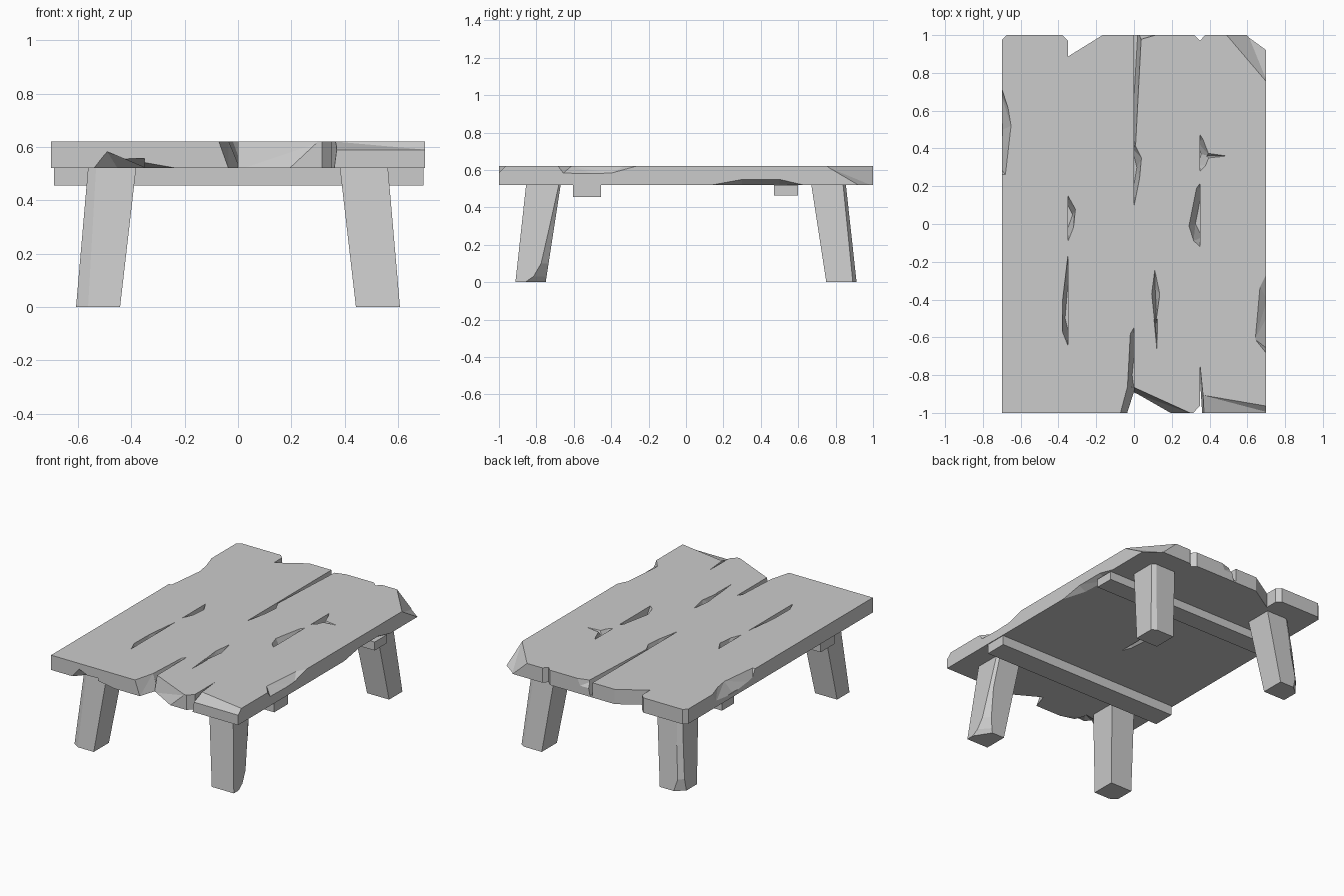
import bpy, bmesh

if "Cube" in bpy.data.objects:
    bpy.data.objects.remove(bpy.data.objects["Cube"])

TOP, BOT = 0.62, 0.52


def link(name, bm):
    bmesh.ops.recalc_face_normals(bm, faces=bm.faces)
    me = bpy.data.meshes.new(name)
    bm.to_mesh(me)
    bm.free()
    ob = bpy.data.objects.new(name, me)
    bpy.context.collection.objects.link(ob)
    return ob


def hull(name, pts):
    bm = bmesh.new()
    for p in pts:
        bm.verts.new(p)
    r = bmesh.ops.convex_hull(bm, input=bm.verts)
    junk = {g for g in r["geom_interior"] + r["geom_unused"] if isinstance(g, bmesh.types.BMVert)}
    bmesh.ops.delete(bm, geom=list(junk), context='VERTS')
    bmesh.ops.dissolve_limit(bm, angle_limit=0.01, verts=bm.verts, edges=bm.edges)
    return link(name, bm)


def box(name, x0, x1, y0, y1, z0, z1):
    return hull(name, [(x, y, z) for x in (x0, x1) for y in (y0, y1) for z in (z0, z1)])


def carve(ob, outline, ridge, z_ridge, z_face=TOP + 0.002):
    """Cut a splinter: outline lies on the plank face, ridge lies at depth."""
    cut = hull("cutter", [(x, y, z_face) for x, y in outline] +
               [(x, y, z_ridge) for x, y in ridge])
    m = ob.modifiers.new("chip", 'BOOLEAN')
    m.operation, m.solver, m.object = 'DIFFERENCE', 'EXACT', cut
    bpy.context.view_layer.objects.active = ob
    bpy.ops.object.modifier_apply(modifier=m.name)
    bpy.data.objects.remove(cut, do_unlink=True)


# Four planks side by side
names = ["left_plank", "left_middle_plank", "right_middle_plank", "right_plank"]
p1, p2, p3, p4 = [box(n, -0.7 + 0.35 * i, -0.35 + 0.35 * i, -1, 1, BOT, TOP)
                  for i, n in enumerate(names)]
UNDER = BOT - 0.002
THRU = BOT - 0.01

# Left plank: worn edge, seam splinter, broken front underside, nicked corners
carve(p1, [(-.72, .78), (-.665, .61), (-.65, .52), (-.68, .26), (-.72, .26)],
      [(-.71, .7), (-.695, .5), (-.71, .3)], .55)
carve(p1, [(-.34, -.08), (-.378, -.4), (-.38, -.57), (-.34, -.67)],
      [(-.34, -.2), (-.365, -.5), (-.34, -.6)], .54)
carve(p1, [(-.56, -1.02), (-.45, -.9), (-.34, -.88), (-.34, -1.02)],
      [(-.51, -1.02), (-.49, -1.0)], .582, UNDER)
carve(p1, [(-.56, -1.02), (-.34, -.88), (-.34, -1.02)],
      [(-.49, -1.02), (-.34, -1.02), (-.34, -.99)], .557, UNDER)
tri = [(-.39, 1.01), (-.345, .965), (-.345, 1.01)]
carve(p1, tri, tri, THRU)
tri = [(-.71, .965), (-.665, 1.01), (-.71, 1.01)]
carve(p1, tri, tri, THRU)

# Left middle plank: broken back corner, seam splinters, open front seam
tri = [(-.36, .88), (-.335, .95), (-.15, 1.01), (-.36, 1.01)]
carve(p2, tri, tri, THRU)
carve(p2, [(-.36, .17), (-.31, .08), (-.32, -.02), (-.36, -.12)],
      [(-.36, .12), (-.325, .05), (-.36, -.05)], .54)
carve(p2, [(.01, -.53), (-.02, -.58), (-.022, -.75), (-.035, -.86), (.01, -1.01)],
      [(.01, -.6), (-.01, -.8), (.01, -.95)], .54)
carve(p2, [(.01, -.8), (-.035, -.86), (-.035, -.93), (-.075, -1.01), (.01, -1.01)],
      [(.01, -.87), (-.035, -1.01), (.01, -1.01)], THRU)
carve(p2, [(-.36, -1.02), (-.36, -.9), (-.19, -1.02)], [(-.36, -1.02)], .548, UNDER)
carve(p2, [(.01, .2), (-.04, .1), (-.03, -.05), (.01, -.15)], [(.01, .1), (.01, -.05)], .55, UNDER)

# Right middle plank: long open seam, rounded front end, slit, seam splinter
carve(p3, [(-.01, 1.01), (.04, 1.01), (.02, .88), (.008, .4), (-.01, .4)],
      [(-.01, 1.01), (.02, 1.01), (-.01, .5)], .53)
carve(p3, [(-.01, .45), (.04, .35), (.03, .24), (-.01, .04)],
      [(-.01, .4), (.015, .3), (-.01, .15)], .54)
carve(p3, [(.01, .97), (.04, .985), (.15, 1.01), (.01, 1.01)], [(.01, 1.01), (.12, 1.01)], .56)
carve(p3, [(-.01, -.86), (.02, -.94), (.17, -.985), (.32, -1.01), (-.01, -1.01)],
      [(-.01, -.89), (.0, -.945), (.15, -1.0), (.2, -1.01), (-.01, -1.01)], THRU)
tri = [(.355, -.955), (.305, -1.01), (.355, -1.01)]
carve(p3, tri, tri, THRU)
tri = [(.355, .965), (.31, 1.01), (.355, 1.01)]
carve(p3, tri, tri, THRU)
carve(p3, [(.36, .23), (.33, .19), (.29, -.01), (.315, -.09), (.36, -.13)],
      [(.36, .18), (.325, .0), (.36, -.07)], .54)
carve(p3, [(.11, -.24), (.093, -.37), (.112, -.55), (.137, -.37)],
      [(.112, -.34), (.118, -.45)], .57)
carve(p3, [(.105, -.5), (.125, -.5), (.122, -.68)], [(.116, -.53)], .59)

# Right plank: chipped corners, bevelled front end, worn edge above and below
carve(p4, [(.34, .49), (.365, .45), (.40, .36), (.38, .31), (.34, .27)],
      [(.34, .43), (.355, .37), (.34, .31)], .54)
carve(p4, [(.36, .38), (.36, .345), (.5, .36)], [(.37, .36)], .59)
carve(p4, [(.34, -.65), (.365, -.9), (.375, -1.01), (.34, -1.01)],
      [(.34, -.7), (.36, -1.01), (.34, -1.01)], THRU)
carve(p4, [(.34, -.9), (.37, -.955), (.43, -.98), (.72, -.965), (.72, -1.02), (.34, -1.02)],
      [(.34, -1.0), (.72, -1.0), (.72, -1.02), (.34, -1.02)], .588)
carve(p4, [(.48, 1.01), (.64, .97), (.67, .92), (.71, .74), (.71, 1.01)],
      [(.6, 1.01), (.68, .985), (.71, .93), (.71, 1.01)], THRU)
tri = [(.345, .965), (.385, 1.01), (.345, 1.01)]
carve(p4, tri, tri, THRU)
carve(p4, [(.72, -.22), (.665, -.33), (.655, -.5), (.64, -.61), (.72, -.71)],
      [(.705, -.4), (.7, -.5), (.705, -.66), (.73, -.66), (.73, -.4)], .58)
carve(p4, [(.72, .06), (.65, .3), (.64, .5), (.72, .68)],
      [(.705, .3), (.705, .5), (.72, .5)], .552, UNDER)

# Cross battens under the top
box("front_batten", -.69, .695, -.605, -.455, .455, BOT)
box("back_batten", -.69, .695, .47, .6, .463, BOT)


def leg(name, sx, sy, outer, rows):
    """Splayed leg lofted upward; rows give height and corner wear along x and y."""
    bm = bmesh.new()
    rings = []
    for z, cx, cy in rows:
        t = z / BOT
        xo, xi = .607 - .045 * t, .442 - .06 * t
        yo, yi = .912 - .057 * t, .75 - .08 * t
        if outer:
            pts = [(xi, yi), (xo, yi), (xo, yo - cy), (xo - cx, yo), (xi, yo)]
        else:
            pts = [(xi, yi), (xo - cx, yi), (xo, yi + cy), (xo, yo), (xi, yo)]
        rings.append([bm.verts.new((sx * x, sy * y, z)) for x, y in pts])
    for a, b in zip(rings, rings[1:]):
        for i in range(5):
            j = (i + 1) % 5
            bm.faces.new((a[i], a[j], b[j], b[i]))
    bm.faces.new(rings[0])
    bm.faces.new(rings[-1])
    return link(name, bm)


# Legs: two with a bevelled outer corner, two with a gnawed inner corner
straight = [(0, .045, .03), (BOT, .03, .02)]
gnawed = [(0, .07, .11), (.03, .06, .07), (.1, .04, .04), (.3, .015, .025), (BOT, .02, .01)]
leg("front_left_leg", -1, -1, True, straight)
leg("back_right_leg", 1, 1, True, [(0, .03, .02), (BOT, .03, .015)])
leg("front_right_leg", 1, -1, False, gnawed)
leg("back_left_leg", -1, 1, True, [(0, .06, .05), (.08, .03, .03), (.3, .035, .02), (BOT, .03, .02)])
